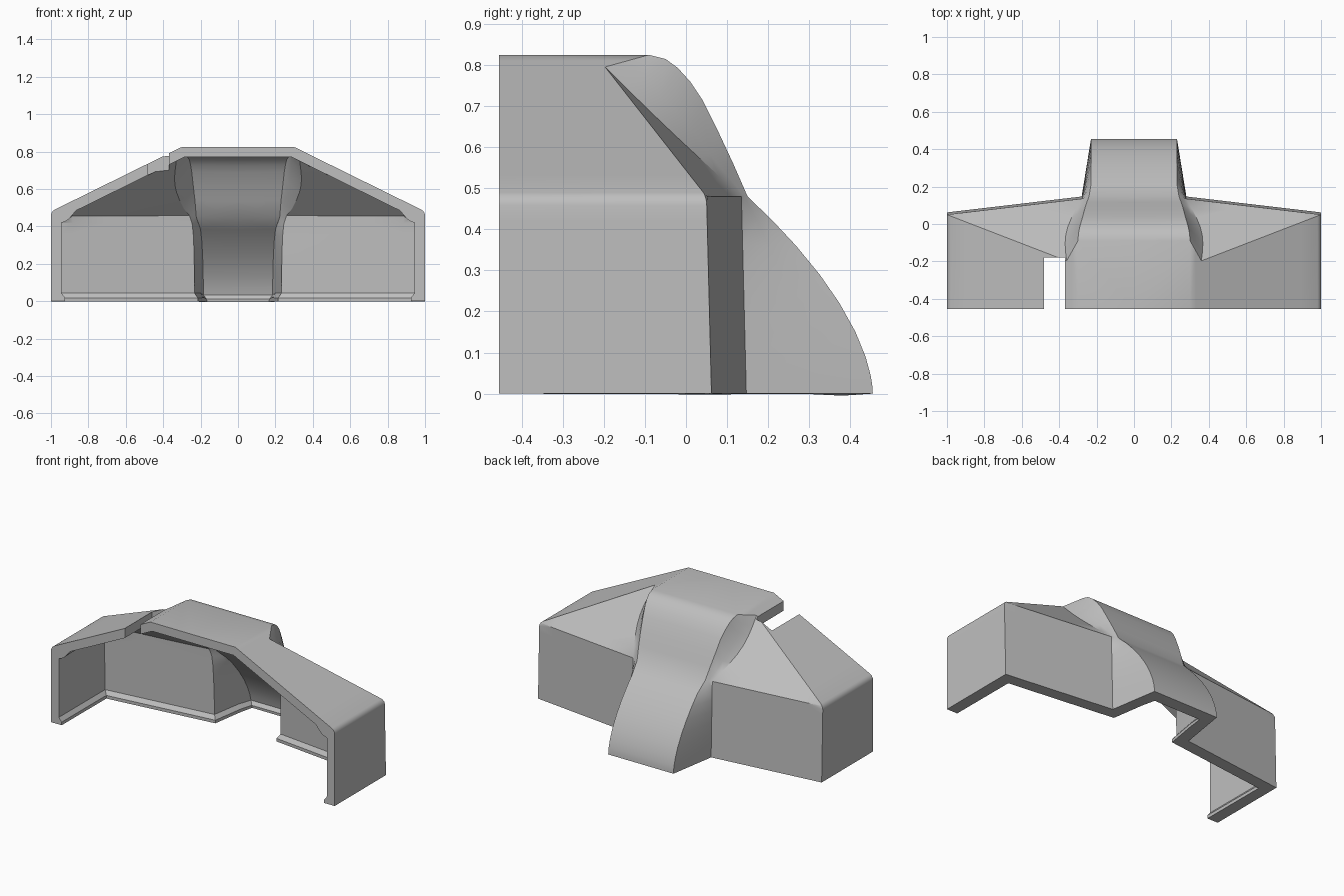
import bpy
import bmesh
import math

cube = bpy.data.objects.get("Cube")
if cube:
    bpy.data.objects.remove(cube, do_unlink=True)

grey = bpy.data.materials.new("light_grey")
grey.use_nodes = True
COLOUR = (0.52, 0.52, 0.52, 1)
grey.diffuse_color = COLOUR
grey.node_tree.nodes["Principled BSDF"].inputs["Base Color"].default_value = COLOUR

FRONT, EAVE, TOP = -0.455, 0.48, 0.825
THICK = 0.085
WALL_Z = [0.42, 0.36, 0.29, 0.22, 0.15, 0.09, 0.045, 0.02, 0]
# Centre line of the hood, from flat top down to the eave
HOOD = [(-0.09, TOP), (-0.05, 0.815), (-0.02, 0.793), (0.01, 0.76),
        (0.04, 0.715), (0.08, 0.635), (0.115, 0.56), (0.15, EAVE)]
N = len(HOOD) - 1


def lerp(p, q, t):
    return p + (q - p) * t


def roof(a):
    return lerp(TOP, EAVE, max(0, a - 0.3) / 0.7)


def wall_y(a, z=EAVE):
    return 0.05 + (1 - a) * 0.118 + 0.012 * (1 - z / EAVE)


def slope_point(a, t):
    crease = 0.05 - (1 - a) * 0.386
    return (a, lerp(crease, wall_y(a), t), lerp(roof(a), EAVE, t))


def hood_column(middle=False):
    # Edge of the raised centre: top, curved fall, bulging lower nose
    pts = [(0 if middle else 0.3, FRONT, TOP)]
    for i, (y, z) in enumerate(HOOD):
        x = lerp(0.3, 0.24, (i / N) ** 1.5)
        pts.append((0 if middle else x, y, z))
    for z in WALL_Z:
        y = 0.15 + 0.305 * (1 - (z / EAVE) ** 1.7)
        pts.append((0 if middle else 0.23, y, z))
    return pts


def shoulder_column(a=None):
    # Roof, rear slope and rear wall; without a, follow the foot of the hood
    def across(t):
        return a if a else 0.28 + 0.08 * (1 - t) + 0.04 * math.sin(math.pi * t)
    pts = [(across(0), FRONT, roof(across(0)))]
    pts += [slope_point(across(i / N), i / N) for i in range(N + 1)]
    pts += [(across(1), wall_y(across(1), z), z) for z in WALL_Z]
    return pts


def fillet_column(edge, foot):
    pts = []
    for i, (p, q) in enumerate(zip(edge, foot)):
        x, y, z = (lerp(u, v, 0.5) for u, v in zip(p, q))
        if 1 <= i <= N + 1:
            z -= 0.025 * math.sin(math.pi * (i - 1) / N)
        pts.append((x, y, z))
    return pts


edge, foot = hood_column(), shoulder_column()
half = [edge, fillet_column(edge, foot), foot]
half += [shoulder_column(a) for a in (0.5, 0.7, 0.89, 1)]

# Outer skin
bm = bmesh.new()


def skin(columns):
    grid = [[bm.verts.new(p) for p in col] for col in columns]
    for c, d in zip(grid, grid[1:]):
        for i in range(len(c) - 1):
            bm.faces.new((c[i], c[i + 1], d[i + 1], d[i]))


for side in (1, -1):
    columns = [[(side * x, y, z) for x, y, z in col]
               for col in [hood_column(True)] + half]
    skin(columns)
    corner = columns[-1][N + 1:]
    skin([corner, [(x, FRONT, z) for x, y, z in corner]])

bmesh.ops.remove_doubles(bm, verts=bm.verts, dist=0.0005)
bmesh.ops.recalc_face_normals(bm, faces=bm.faces)
highest = max(bm.faces, key=lambda f: f.calc_center_median().z)
if highest.normal.z < 0:
    bmesh.ops.reverse_faces(bm, faces=bm.faces)

# Mark the long side eaves for rounding
bevel = bm.edges.layers.float.new("bevel_weight_edge")
for e in bm.edges:
    if all(abs(v.co.x) > 0.999 and v.co.z > 0.47 for v in e.verts):
        e[bevel] = 1

mesh = bpy.data.meshes.new("shell_cover")
bm.to_mesh(mesh)
bm.free()
mesh.materials.append(grey)
cover = bpy.data.objects.new("shell_cover", mesh)
bpy.context.collection.objects.link(cover)

# Wall thickness: thicker lip along the bottom and inside the eaves
group = cover.vertex_groups.new(name="thickness")
for v in mesh.vertices:
    x, y, z = v.co
    depth = 0.055
    if abs(x) > 0.999 and z > 0.47:
        depth = THICK
    elif z < 0.03:
        depth = 0.075
    group.add([v.index], depth / THICK, "REPLACE")

solid = cover.modifiers.new("wall", "SOLIDIFY")
solid.thickness = THICK
solid.offset = -1
solid.use_even_offset = True
solid.use_quality_normals = True
solid.vertex_group = group.name

rounding = cover.modifiers.new("rounded_eaves", "BEVEL")
rounding.limit_method = "WEIGHT"
rounding.width = 0.03
rounding.segments = 3

# Open slot in the right side of the roof
bpy.ops.mesh.primitive_cube_add(size=1, location=(-0.425, -0.38, 0.75))
cutter = bpy.context.object
cutter.name = "slot_cutter"
cutter.scale = (0.11, 0.4, 0.5)
cutter.hide_render = True
slot = cover.modifiers.new("slot", "BOOLEAN")
slot.operation = "DIFFERENCE"
slot.solver = "EXACT"
slot.object = cutter

bpy.ops.object.select_all(action="DESELECT")
cover.select_set(True)
bpy.context.view_layer.objects.active = cover
bpy.context.view_layer.update()
for name in [m.name for m in cover.modifiers]:
    bpy.ops.object.modifier_apply(modifier=name)
bpy.data.objects.remove(cutter, do_unlink=True)
bpy.ops.object.shade_smooth_by_angle(angle=math.radians(28))
